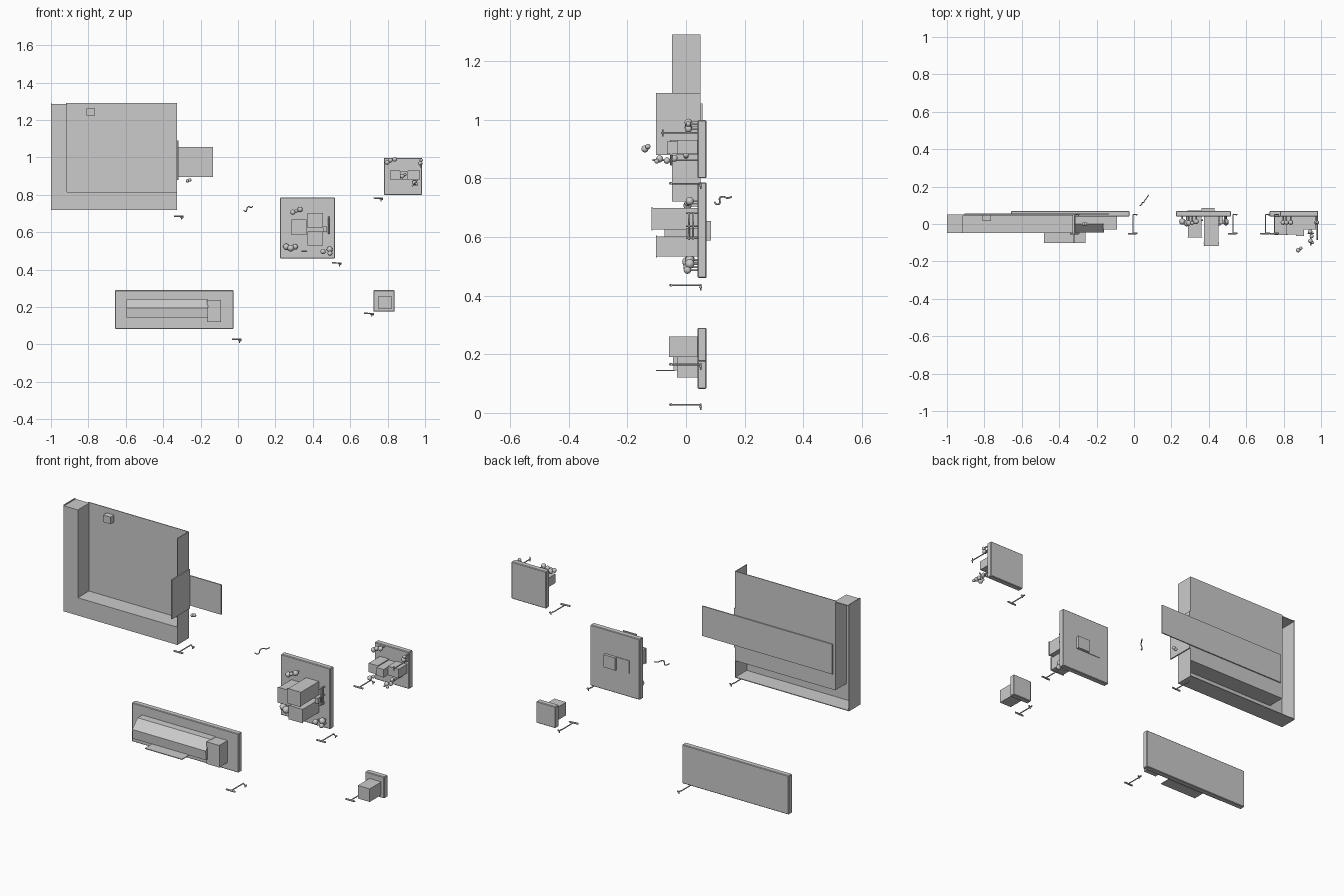
import bpy, bmesh
from mathutils import Vector


def mesh_object(name, bm):
    bmesh.ops.recalc_face_normals(bm, faces=bm.faces)
    me = bpy.data.meshes.new(name)
    bm.to_mesh(me)
    bm.free()
    ob = bpy.data.objects.new(name, me)
    bpy.context.collection.objects.link(ob)
    return ob


def box(name, x0, x1, y0, y1, z0, z1, bevel=0):
    bm = bmesh.new()
    bmesh.ops.create_cube(bm, size=1)
    for v in bm.verts:
        v.co = Vector(((x0 + x1) / 2 + v.co.x * (x1 - x0),
                       (y0 + y1) / 2 + v.co.y * (y1 - y0),
                       (z0 + z1) / 2 + v.co.z * (z1 - z0)))
    if bevel:
        bmesh.ops.bevel(bm, geom=bm.edges[:], offset=bevel, segments=1, affect='EDGES')
    return mesh_object(name, bm)


def prism_x(name, profile, x0, x1):
    bm = bmesh.new()
    face = bm.faces.new([bm.verts.new((x0, y, z)) for y, z in profile])
    ext = bmesh.ops.extrude_face_region(bm, geom=[face])
    bmesh.ops.translate(bm, vec=(x1 - x0, 0, 0),
                        verts=[g for g in ext['geom'] if isinstance(g, bmesh.types.BMVert)])
    return mesh_object(name, bm)


def ball(name, x, y, z, r):
    bm = bmesh.new()
    bmesh.ops.create_uvsphere(bm, u_segments=12, v_segments=8, radius=r)
    bmesh.ops.translate(bm, vec=(x, y, z), verts=bm.verts)
    for f in bm.faces:
        f.smooth = True
    return mesh_object(name, bm)


def wire(name, points, r, kind='POLY'):
    cu = bpy.data.curves.new(name, 'CURVE')
    cu.dimensions = '3D'
    cu.bevel_depth = r
    cu.bevel_resolution = 1
    cu.use_fill_caps = True
    sp = cu.splines.new(kind)
    sp.points.add(len(points) - 1)
    for p, co in zip(sp.points, points):
        p.co = (*co, 1)
    if kind == 'NURBS':
        sp.use_endpoint_u = True
        sp.order_u = 3
    ob = bpy.data.objects.new(name, cu)
    bpy.context.collection.objects.link(ob)


# Large open tray: thin shell walls with an L-shaped ledge
T = 0.004
Y0, Y1 = -0.048, 0.05
box('tray_back', -0.92, -0.325, Y1 - T, Y1, 0.815, 1.29)
box('tray_right_wall', -0.329, -0.325, Y0, Y1, 0.72, 1.29)
box('tray_left_wall', -1.0, -0.996, Y0, Y1, 0.72, 1.29)
box('tray_floor', -1.0, -0.325, Y0, Y1, 0.72, 0.724)
box('column_front', -1.0, -0.915, Y0, Y0 + T, 0.72, 1.285)
box('column_side', -0.919, -0.915, Y0, Y1, 0.815, 1.285)
box('column_top', -1.0, -0.915, Y0, Y1, 1.281, 1.285)
box('ledge_front', -0.92, -0.325, Y0, Y0 + T, 0.72, 0.815)
box('ledge_top', -0.919, -0.325, Y0, Y1, 0.811, 0.815)
# Sliding panel and its guide plate
box('sliding_panel', -0.905, -0.135, 0.05, 0.056, 0.895, 1.055)
box('guide_plate', -0.326, -0.319, -0.102, Y1, 0.88, 1.09)
box('tray_latch', -0.81, -0.765, 0.015, 0.047, 1.225, 1.262)
for i, (dx, dz) in enumerate([(0, 0), (0.012, 0.004)]):
    ball(f'tray_knob_{i}', -0.27 + dx, 0, 0.875 + dz, 0.009)

# Backing plates of the four smaller panels
for name, x0, x1, z0, z1 in [('long', -0.657, -0.025, 0.082, 0.29),
                             ('small', 0.725, 0.838, 0.175, 0.29),
                             ('drawer', 0.225, 0.518, 0.46, 0.785),
                             ('upper', 0.78, 0.985, 0.80, 0.998)]:
    box(name + '_plate', x0, x1, 0.04, 0.07, z0, z1, 0.003)

# Long panel: slanted housing, end box, lip
prism_x('long_housing', [(0.042, 0.24), (0.0, 0.24), (-0.045, 0.195),
                         (-0.042, 0.145), (0.042, 0.145)], -0.595, -0.16)
box('long_end_box', -0.165, -0.09, -0.03, 0.042, 0.12, 0.238)
box('long_lip', -0.48, -0.26, -0.102, -0.04, 0.143, 0.147)

# Small panel button
box('small_button', 0.75, 0.82, -0.058, 0.042, 0.19, 0.26)

# Drawer panel
for i, (x, z, w, h, y) in enumerate([(0.285, 0.585, 0.08, 0.083, -0.07),
                                     (0.372, 0.622, 0.082, 0.08, -0.115),
                                     (0.372, 0.53, 0.082, 0.075, -0.10)]):
    box(f'drawer_{i}', x + 0.003, x + w - 0.003, y, 0.042, z + 0.003, z + h - 0.003)
    box(f'drawer_front_{i}', x, x + w, y - 0.003, y + 0.001, z, z + h)
box('drawer_stub', 0.455, 0.475, 0.0, 0.042, 0.60, 0.63)
box('drawer_rear_block', 0.36, 0.43, 0.068, 0.085, 0.588, 0.655)
box('drawer_rear_cover', 0.285, 0.36, 0.068, 0.073, 0.588, 0.655)
for i, (x, z, r) in enumerate([(0.293, 0.707, 0.014), (0.332, 0.722, 0.014), (0.312, 0.715, 0.01),
                               (0.258, 0.522, 0.017), (0.282, 0.515, 0.018), (0.305, 0.522, 0.015),
                               (0.455, 0.497, 0.014), (0.49, 0.508, 0.016), (0.492, 0.487, 0.013)]):
    ball(f'drawer_knob_{i}', x, 0.005 + 0.008 * (i % 2), z, r)
    wire(f'drawer_knob_stem_{i}', [(x, 0.005, z), (x, 0.045, z)], 0.004)
for i, y in enumerate((0.01, 0.025)):
    wire(f'drawer_rail_{i}', [(0.485, y, 0.59), (0.485, y, 0.685)], 0.0035)
for i, z in enumerate((0.595, 0.637, 0.68)):
    wire(f'drawer_rung_{i}', [(0.485, 0.0, z), (0.485, 0.045, z)], 0.003)
wire('drawer_low_rod', [(0.34, 0.02, 0.50), (0.37, 0.02, 0.50)], 0.003)

# Upper panel
for i, (x0, x1, y) in enumerate([(0.812, 0.866, -0.055), (0.866, 0.908, -0.065), (0.908, 0.972, -0.03)]):
    box(f'upper_block_{i}', x0, x1, y, 0.042, 0.882, 0.93 - 0.005 * (i % 2))
for i, (x, z, r) in enumerate([(0.797, 0.973, 0.013), (0.815, 0.985, 0.012), (0.838, 0.99, 0.013),
                               (0.975, 0.968, 0.012), (0.98, 0.985, 0.009)]):
    ball(f'upper_knob_{i}', x, 0.008, z, r)
    wire(f'upper_knob_stem_{i}', [(x, 0.008, z), (x, 0.045, z)], 0.004)
for i, (x, y, z, r) in enumerate([(0.878, -0.14, 0.9, 0.012), (0.892, -0.13, 0.908, 0.009),
                                  (0.943, -0.09, 0.866, 0.012), (0.95, -0.065, 0.86, 0.011),
                                  (0.942, -0.04, 0.868, 0.012), (0.955, -0.1, 0.858, 0.008)]):
    ball(f'upper_bead_{i}', x, y, z, r)
wire('bead_rod', [(0.945, -0.115, 0.863), (0.945, 0.045, 0.863)], 0.004)
wire('bead_cross_rod', [(0.93, -0.05, 0.845), (0.96, -0.05, 0.88)], 0.004)
wire('upper_side_rod', [(0.98, -0.085, 0.955), (0.98, 0.045, 0.955)], 0.003)
wire('upper_side_bar', [(0.98, -0.08, 0.943), (0.98, -0.08, 0.967)], 0.003)

# T-handled keys below each panel
for i, (x, z) in enumerate([(-0.315, 0.685), (-0.005, 0.027), (0.53, 0.435),
                            (0.703, 0.165), (0.752, 0.782)]):
    wire(f'key_bar_{i}', [(x - 0.028, -0.053, z + 0.001), (x + 0.024, -0.05, z)], 0.0045)
    wire(f'key_shaft_{i}', [(x, -0.052, z), (x, 0.05, z)], 0.003)
    wire(f'key_bit_{i}', [(x, 0.05, z + 0.003), (x + 0.012, 0.05, z - 0.008),
                          (x + 0.012, 0.05, z - 0.018)], 0.003)
    ball(f'key_tip_{i}', x + 0.018, 0.05, z - 0.006, 0.005)

# Loose curled hook
wire('curled_hook', [(0.03, 0.098, 0.718), (0.04, 0.10, 0.71), (0.045, 0.118, 0.712),
                     (0.05, 0.112, 0.735), (0.06, 0.13, 0.738), (0.07, 0.142, 0.73),
                     (0.078, 0.155, 0.737)], 0.003, 'NURBS')
